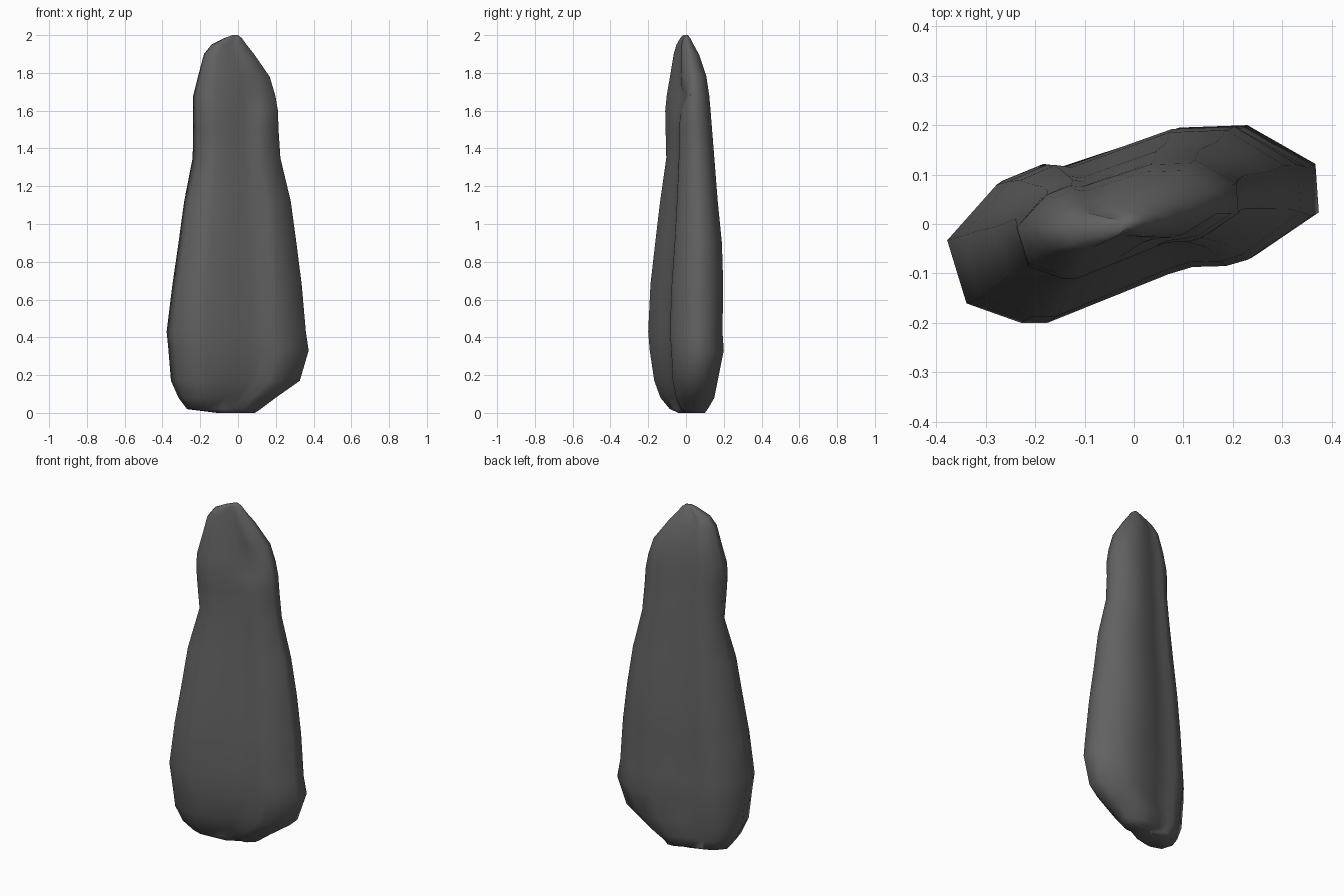
import bpy, bmesh
from mathutils import Vector

if "Cube" in bpy.data.objects:
    bpy.data.objects.remove(bpy.data.objects["Cube"])

# Slab-like cross-section, seen from above (widest level of the stone)
OUTLINE = [(-.378, -.03), (-.338, -.16), (-.225, -.2), (-.17, -.2), (-.02, -.14),
           (.08, -.10), (.13, -.085), (.20, -.083), (.245, -.07), (.377, .02),
           (.37, .12), (.23, .2), (.09, .195), (-.03, .155), (-.15, .115),
           (-.19, .12), (-.275, .085)]

# Levels: height, left, right, front, back
LEVELS = [(0, -.11, .09, -.04, .10), (.02, -.27, .12, -.085, .115),
          (.08, -.315, .20, -.135, .15), (.17, -.355, .328, -.168, .168),
          (.33, -.368, .375, -.192, .2), (.43, -.378, .36, -.2, .193),
          (.68, -.347, .338, -.188, .197), (.9, -.315, .31, -.163, .19),
          (1.12, -.285, .28, -.137, .168), (1.35, -.25, .225, -.115, .15),
          (1.5, -.237, .215, -.108, .138), (1.6, -.238, .212, -.11, .13),
          (1.68, -.237, .198, -.102, .123), (1.78, -.212, .168, -.085, .108),
          (1.9, -.18, .085, -.065, .068), (1.95, -.14, .045, -.05, .04),
          (1.985, -.07, .02, -.03, .022), (2, -.03, .0, -.015, .01)]

# Weathered dents: centre, radius, push
DENTS = [(Vector((.11, -.05, 1.68)), .11, Vector((-.01, .04, 0))),
         (Vector((-.21, -.08, 1.35)), .17, Vector((.02, .025, 0)))]


def fit(u, low, high):
    """Map u in -1..1 onto low..high."""
    return (low + high) / 2 + u * (high - low) / 2


def standing_stone():
    bm = bmesh.new()
    rings = []
    for z, left, right, front, back in LEVELS:
        ring = []
        for x, y in OUTLINE:
            p = Vector((fit(x / .378, left, right), fit(y / .2, front, back), z))
            for centre, radius, push in DENTS:
                p += push * max(0, 1 - (p - centre).length / radius)
            ring.append(bm.verts.new(p))
        rings.append(ring)
    n = len(OUTLINE)
    for a, b in zip(rings, rings[1:]):
        for i in range(n):
            j = (i + 1) % n
            bm.faces.new((a[i], a[j], b[j], b[i]))
    bm.faces.new(rings[0][::-1])
    bm.faces.new(rings[-1])
    bmesh.ops.recalc_face_normals(bm, faces=bm.faces)
    for f in bm.faces:
        f.smooth = True
    mesh = bpy.data.meshes.new("standing_stone")
    bm.to_mesh(mesh)
    bm.free()
    return mesh


# Dark grey stone
mat = bpy.data.materials.new("dark grey stone")
mat.diffuse_color = (.12, .12, .12, 1)
mat.use_nodes = True
mat.node_tree.nodes["Principled BSDF"].inputs["Base Color"].default_value = mat.diffuse_color
stone = bpy.data.objects.new("standing_stone", standing_stone())
stone.data.materials.append(mat)
bpy.context.collection.objects.link(stone)
